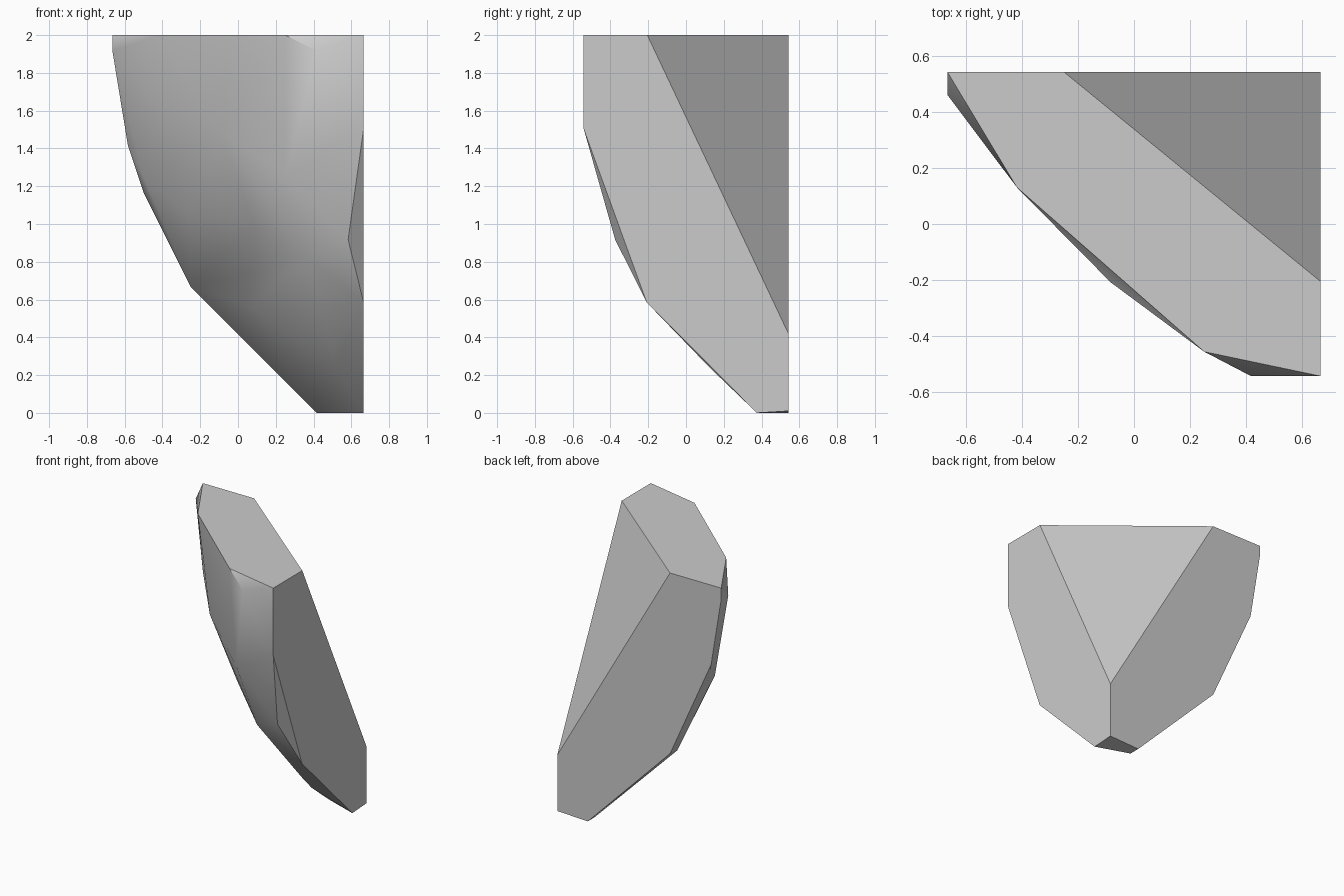
import bpy, bmesh, math

cube = bpy.data.objects.get("Cube")
if cube:
    bpy.data.objects.remove(cube, do_unlink=True)

# One plain stone colour
stone = bpy.data.materials.new("grey stone")
stone.use_nodes = True
colour = (0.6, 0.6, 0.6, 1)
stone.diffuse_color = colour
stone.node_tree.nodes["Principled BSDF"].inputs["Base Color"].default_value = colour

SIDE, BACK, TOP = 0.665, 0.542, 2.0

# Corners of the three flat cut sides
top_cut = [(x, y, TOP) for x, y in
           [(-SIDE, BACK), (-.417, .13), (.25, -.455), (SIDE, -BACK), (SIDE, -.205), (-.25, BACK)]]
side_cut = [(SIDE, y, z) for y, z in
            [(-BACK, 1.505), (-.208, .585), (.375, 0), (BACK, .01), (BACK, .42)]]
back_cut = [(x, BACK, z) for x, z in
            [(-SIDE, 1.917), (-.583, 1.417), (-.25, .675), (.417, 0)]]

# Corners of the rounded outer face, from the top rim down to the tip
outer = [(-SIDE, .46, 1.917), (.417, -BACK, 1.917),
         (-.375, .13, 1.58), (-.083, -.208, 1.48),
         (-.5, .38, 1.25), (.25, -.375, 1.25), (-.5, .48, 1.167),
         (-.26, .21, 1.05), (.083, -.125, 1.0),
         (.583, -.375, .917), (.36, -.292, .82),
         (-.25, .458, .667), (.075, .19, .56),
         (.5, .042, .333), (.51, .125, .24), (.417, .46, 0)]

# Wrap the corners into one solid and merge the flat sides
bm = bmesh.new()
for p in top_cut + side_cut + back_cut + outer:
    bm.verts.new(p)
bmesh.ops.convex_hull(bm, input=bm.verts)
loose = [v for v in bm.verts if not v.link_faces]
bmesh.ops.delete(bm, geom=loose, context="VERTS")
bmesh.ops.dissolve_limit(bm, angle_limit=math.radians(0.5), verts=bm.verts, edges=bm.edges)
bmesh.ops.recalc_face_normals(bm, faces=bm.faces)
mesh = bpy.data.meshes.new("stone_shard")
bm.to_mesh(mesh)
bm.free()
mesh.materials.append(stone)

shard = bpy.data.objects.new("stone_shard", mesh)
bpy.context.collection.objects.link(shard)

# Smooth outer face, crisp cut edges
bpy.ops.object.select_all(action="DESELECT")
shard.select_set(True)
bpy.context.view_layer.objects.active = shard
bpy.ops.object.shade_smooth_by_angle(angle=math.radians(35))
